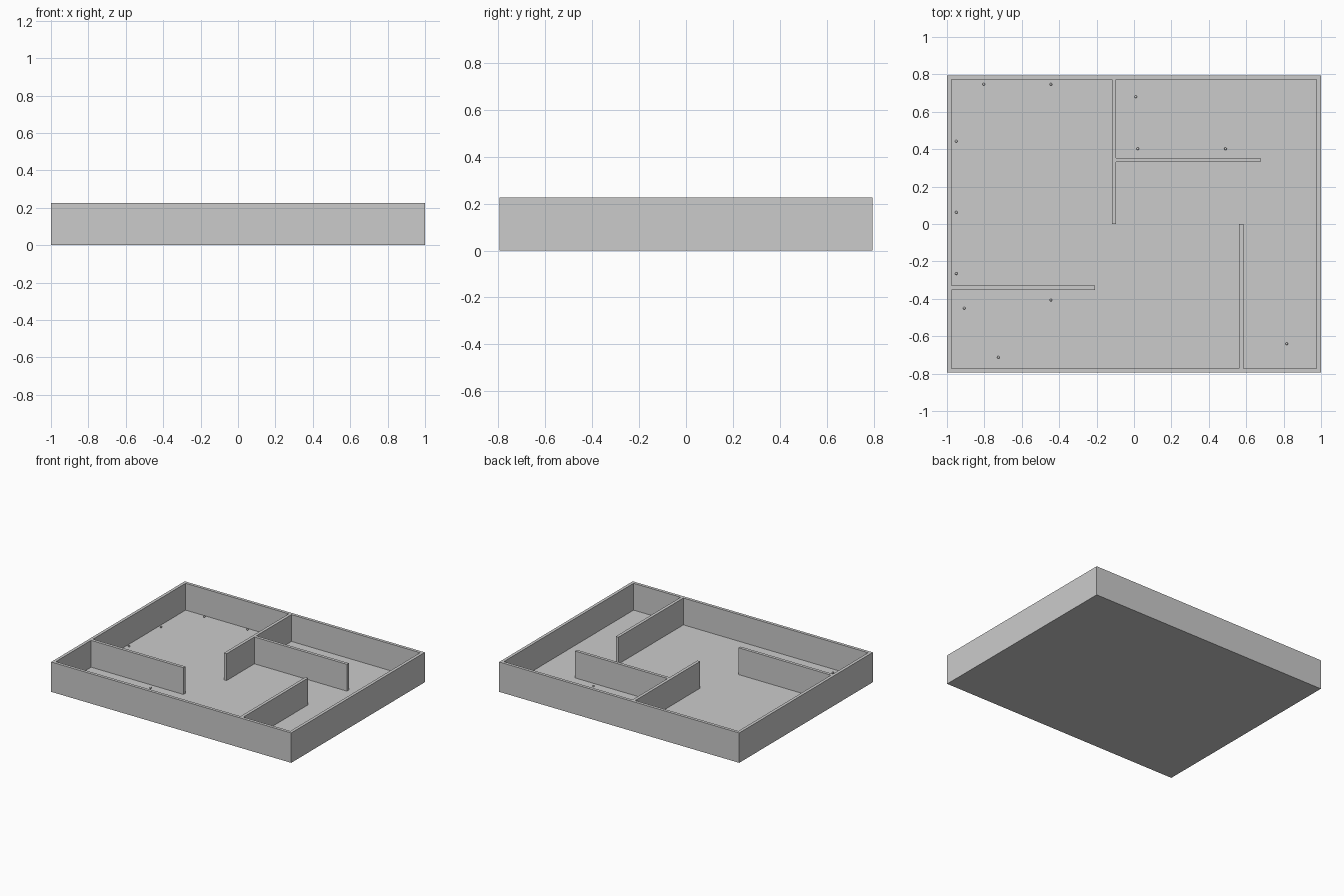
import bpy, bmesh
from mathutils import Matrix, Vector

if "Cube" in bpy.data.objects:
    bpy.data.objects.remove(bpy.data.objects["Cube"])

W, D, H, T = 2.0, 1.59, 0.225, 0.023   # outer size, wall and floor thickness


def finish(bm, name):
    mesh = bpy.data.meshes.new(name)
    bm.to_mesh(mesh)
    bm.free()
    obj = bpy.data.objects.new(name, mesh)
    bpy.context.collection.objects.link(obj)
    return obj


def box(bm, x0, x1, y0, y1, z0, z1):
    m = (Matrix.Translation(((x0 + x1) / 2, (y0 + y1) / 2, (z0 + z1) / 2))
         @ Matrix.Diagonal((x1 - x0, y1 - y0, z1 - z0, 1)))
    bmesh.ops.create_cube(bm, size=1, matrix=m)


# Open tray: top face inset by the wall thickness, then sunk to the floor
bm = bmesh.new()
box(bm, -W / 2, W / 2, -D / 2, D / 2, 0, H)
top = max(bm.faces, key=lambda f: f.calc_center_median().z)
bmesh.ops.inset_region(bm, faces=[top], thickness=T, use_even_offset=True)
ext = bmesh.ops.extrude_face_region(bm, geom=[top])
verts = [v for v in ext["geom"] if isinstance(v, bmesh.types.BMVert)]
bmesh.ops.translate(bm, verts=verts, vec=Vector((0, 0, T - H)))
if top.is_valid:
    bmesh.ops.delete(bm, geom=[top], context='FACES_ONLY')
bmesh.ops.recalc_face_normals(bm, faces=bm.faces)
finish(bm, "tray")

# Partition walls, each butting against a tray wall or another partition
ix, iy = W / 2 - T, D / 2 - T
partitions = {
    "back_partition": (-0.118, -0.095, 0.0, iy),
    "back_cross_partition": (-0.095, 0.676, 0.331, 0.354),
    "left_partition": (-ix, -0.208, -0.353, -0.33),
    "front_partition": (0.562, 0.585, -iy, 0.0),
}
for name, (x0, x1, y0, y1) in partitions.items():
    bm = bmesh.new()
    box(bm, x0, x1, y0, y1, T, H)
    finish(bm, name)

# Small round pegs resting on the floor
pegs = [(-0.803, 0.747), (-0.444, 0.747), (0.009, 0.68), (-0.95, 0.442),
        (0.02, 0.402), (0.489, 0.402), (-0.95, 0.062), (-0.95, -0.265),
        (-0.444, -0.407), (-0.907, -0.45), (-0.725, -0.713), (0.816, -0.64)]
R = 0.007
for i, (x, y) in enumerate(pegs):
    bm = bmesh.new()
    bmesh.ops.create_uvsphere(bm, u_segments=12, v_segments=8, radius=R,
                              matrix=Matrix.Translation((x, y, T + R)))
    for f in bm.faces:
        f.smooth = True
    finish(bm, f"peg_{i + 1}")
